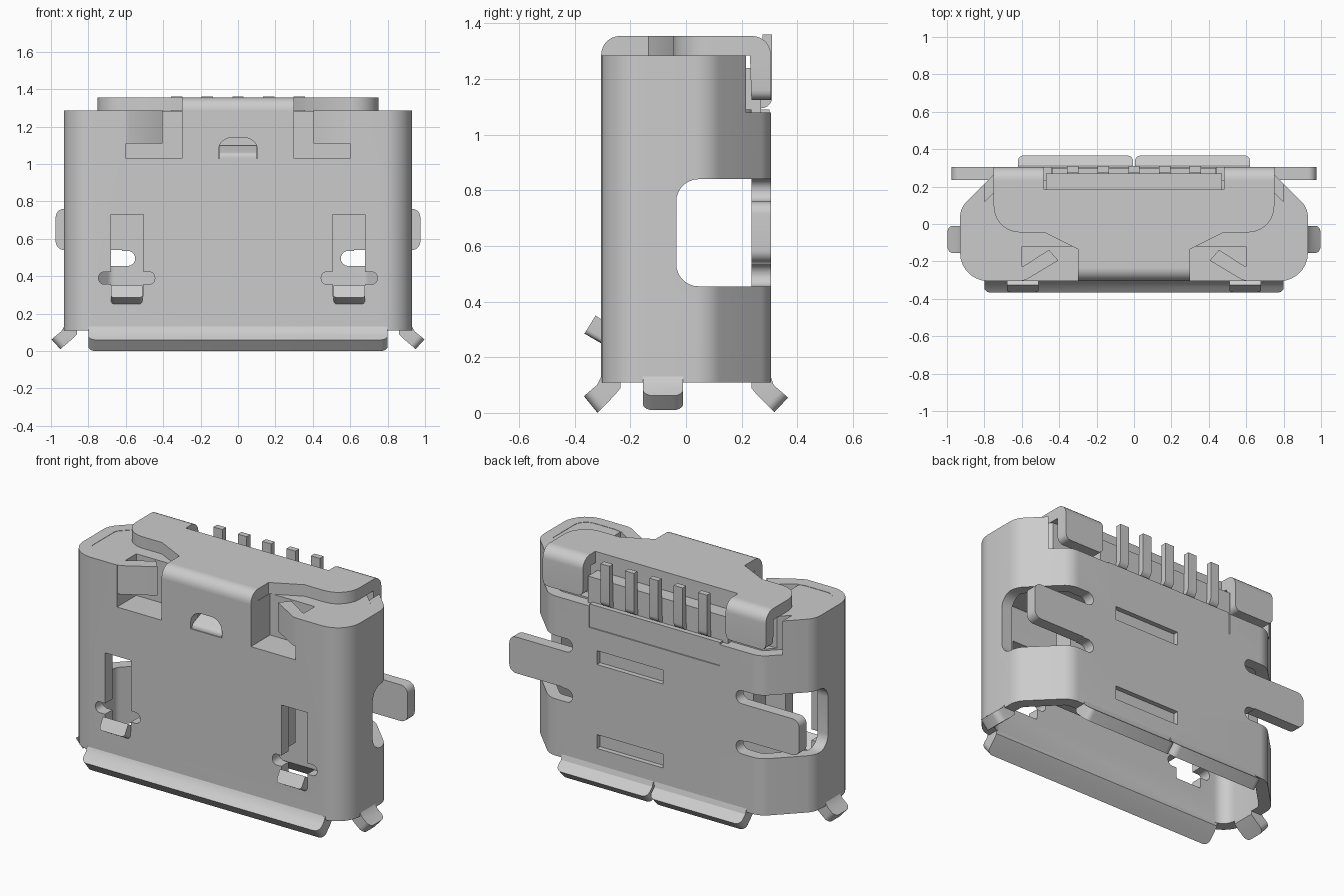
import bpy, bmesh, math
from mathutils import Vector

if "Cube" in bpy.data.objects:
    bpy.data.objects.remove(bpy.data.objects["Cube"])

T = 0.07                      # sheet thickness
SIDES = ((1, "right"), (-1, "left"))


def fillet(pts, n=7):
    """Round each 2D corner given as (u, v, radius); (u, v) stays sharp."""
    out = []
    for i, p in enumerate(pts):
        c = Vector(p[:2])
        if len(p) < 3:
            out.append(c)
            continue
        a = (Vector(pts[i - 1][:2]) - c).normalized()
        b = (Vector(pts[(i + 1) % len(pts)][:2]) - c).normalized()
        half = a.angle(b) / 2
        centre = c + (a + b).normalized() * p[2] / math.sin(half)
        d0 = c + a * p[2] / math.tan(half) - centre
        d1 = c + b * p[2] / math.tan(half) - centre
        for k in range(n + 1):
            t = k / n
            sweep = d0.angle(d1)
            d = (d0 * math.sin((1 - t) * sweep) + d1 * math.sin(t * sweep)) / math.sin(sweep)
            out.append(centre + d)
    return out


def prism(name, pts, axis, a, b, sx=1, tip=None, tip_r=0.035):
    """Extrude a 2D profile along an axis; tip picks profile points whose end corners get rounded."""
    pts = fillet(pts)
    place = {"x": lambda u, v, w: (w * sx, u, v),
             "y": lambda u, v, w: (u * sx, w, v),
             "z": lambda u, v, w: (u * sx, v, w)}[axis]
    bm = bmesh.new()
    rings = [[bm.verts.new(place(p.x, p.y, w)) for p in pts] for w in (a, b)]
    n = len(pts)
    for r in rings:
        bm.faces.new(r)
    for i in range(n):
        j = (i + 1) % n
        bm.faces.new((rings[0][i], rings[0][j], rings[1][j], rings[1][i]))
    bmesh.ops.recalc_face_normals(bm, faces=bm.faces)
    if tip:
        edges = [bm.edges.get((r[i], r[j])) for r in rings for i, j in (tip,)]
        bmesh.ops.bevel(bm, geom=edges, offset=tip_r, segments=5, profile=0.5, affect="EDGES")
    me = bpy.data.meshes.new(name)
    bm.to_mesh(me)
    bm.free()
    ob = bpy.data.objects.new(name, me)
    bpy.context.collection.objects.link(ob)
    return ob


def box(name, x0, x1, y0, y1, z0, z1, sx=1):
    return prism(name, [(x0, y0), (x1, y0), (x1, y1), (x0, y1)], "z", z0, z1, sx)


def rect(u0, u1, v0, v1, r):
    return [(u0, v0, r), (u1, v0, r), (u1, v1, r), (u0, v1, r)]


def cut(target, cutter):
    cutter.hide_render = True
    m = target.modifiers.new("cut", "BOOLEAN")
    m.operation, m.solver, m.object = "DIFFERENCE", "EXACT", cutter
    bpy.context.view_layer.objects.active = target
    bpy.ops.object.modifier_apply(modifier=m.name)
    bpy.data.objects.remove(cutter)


def section(d):
    """Shell cross-section, moved inwards by d."""
    k = d * math.tan(math.radians(22.5))
    right = [(0.93 - d, -0.305 + d, 0.15 - d), (0.93 - d, 0.085 - k, 0.12 - d),
             (0.71 - k, 0.305 - d, 0.12 - d)]
    return right + [(-x, y, r) for x, y, r in reversed(right)]


# Folded metal shell
shell = prism("shell", section(0), "z", 0.11, 1.285)
cut(shell, prism("c", section(T), "z", 0, 1.4))

# Back openings: top edge, plastic notch and two shallow pockets
cut(shell, box("c", -0.8, 0.8, 0.12, 0.5, 1.08, 1.4))
cut(shell, box("c", -0.44, 0.44, 0.12, 0.5, 0.95, 1.2))
for z in (0.27, 0.78):
    cut(shell, box("c", -0.06, 0.385, 0.275, 0.4, z - 0.042, z + 0.042))

# Front dome window
cut(shell, prism("c", [(-0.105, 1.03), (0.105, 1.03), (0.105, 1.14, 0.07), (-0.105, 1.14, 0.07)],
                 "y", -0.4, -0.15))

for s, side in SIDES:
    # Side window and the slots that free the solder tab
    cut(shell, prism("c", [(-0.035, 0.455, 0.08), (0.5, 0.455), (0.5, 0.84), (-0.035, 0.84, 0.08)],
                     "x", 0.62, 1.2, s))
    for z0, z1 in ((0.455, 0.535), (0.76, 0.84)):
        cut(shell, prism("c", rect(0.55, 0.75, z0, z1, 0.039), "y", 0.15, 0.5, s))
    # Front latch window with cross slot, and top corner notch
    cut(shell, prism("c", [(0.505, 0.26, 0.05), (0.68, 0.26, 0.05), (0.68, 0.73), (0.505, 0.73)],
                     "y", -0.4, -0.15, s))
    cut(shell, prism("c", rect(0.445, 0.745, 0.357, 0.423, 0.03), "y", -0.4, -0.15, s))
    cut(shell, box("c", 0.3, 0.6, -0.4, -0.2, 1.03, 1.4, s))

    # Solder tab
    prism("solder_tab_" + side, [(0.6, 0.54), (0.975, 0.54, 0.045), (0.975, 0.76, 0.045), (0.6, 0.76)],
          "y", 0.305 - T, 0.305, s)
    # Latch spring tip
    prism("latch_tip_" + side, [(-0.325, 0.35), (-0.365, 0.285), (-0.305, 0.25), (-0.24, 0.215),
                                (-0.235, 0.29)], "x", 0.51, 0.68, s, tip=(1, 2), tip_r=0.02)
    # Flap bent inwards at the top notch
    prism("bent_flap_" + side, [(0.64, -0.305), (0.58, -0.3), (0.405, -0.195), (0.455, -0.138),
                                (0.59, -0.225), (0.64, -0.235)], "z", 1.11, 1.285, s)
    # Flared side lip
    prism("side_lip_" + side, [(0.86, 0.13), (0.86, 0.09), (0.885, 0.065), (0.95, 0.01),
                               (0.997, 0.062), (0.945, 0.105), (0.93, 0.13)],
          "y", -0.155, -0.01, s, tip=(3, 4))
    # Flared back lip
    prism("back_lip_" + side, [(0.235, 0.13), (0.235, 0.09), (0.255, 0.065), (0.318, 0.003),
                               (0.367, 0.055), (0.315, 0.1), (0.305, 0.13)],
          "x", 0.006, 0.62, s, tip=(3, 4))
    # Cover ear folded down at the back
    prism("cover_ear_" + side, [(0.235, 1.125), (0.305, 1.125), (0.305, 1.355, 0.068), (0.23, 1.355),
                                (0.23, 1.285)], "x", 0.48, 0.75, s, tip=(0, 1))

# Flared front lip
prism("front_lip", [(-0.235, 0.13), (-0.235, 0.09), (-0.255, 0.065), (-0.318, 0.0),
                    (-0.367, 0.06), (-0.32, 0.1), (-0.305, 0.13)], "x", -0.8, 0.8, tip=(3, 4))

# Top cover with its bend into the front wall
half = [(0.3, -0.235), (0.3, -0.135), (0.48, -0.045), (0.75, -0.045, 0.14), (0.75, 0.235),
        (0.48, 0.235), (0.48, 0.185)]
prism("top_cover", half + [(-p[0],) + p[1:] for p in reversed(half)], "z", 1.285, 1.355)
prism("cover_bend", [(-0.305, 1.28), (-0.305, 1.355, 0.068), (-0.235, 1.355), (-0.235, 1.28)],
      "x", -0.3, 0.3)

# Small tab curled inwards at the dome window
prism("window_tab", [(-0.3, 1.02), (-0.3, 1.055, 0.03), (-0.19, 1.1), (-0.17, 1.05), (-0.23, 1.02)],
      "x", -0.1, 0.1)

# Plastic body, back shelf and contact tongue
body = prism("plastic_body", section(T - 0.001), "z", 0.95, 1.283)
cut(body, box("c", -0.8, 0.8, 0.18, 0.5, 1.09, 1.4))
cut(body, prism("c", [(-0.11, -0.3), (0.11, -0.3), (0.11, -0.17), (-0.11, -0.17)], "z", 1.0, 1.16))
for s, side in SIDES:
    cut(body, box("c", 0.3, 0.6, -0.4, -0.12, 1.03, 1.4, s))
box("plastic_back", -0.438, 0.438, 0.2, 0.3, 0.951, 1.09)
box("plastic_shelf", -0.47, 0.47, 0.17, 0.27, 1.06, 1.24)
box("tongue", -0.42, 0.42, -0.17, -0.05, 0.38, 0.96)

# Five contact pins
for i in range(5):
    x = (i - 2) * 0.164
    prism(f"pin_{i + 1}", [(0.2, 1.095), (0.31, 1.095, 0.04), (0.31, 1.36), (0.275, 1.36),
                           (0.275, 1.13), (0.2, 1.13)], "x", x - 0.03, x + 0.03)

# Smooth the rounded bends, keep edges sharp
bpy.ops.object.select_all(action="SELECT")
bpy.context.view_layer.objects.active = shell
bpy.ops.object.shade_smooth_by_angle(angle=math.radians(30))
